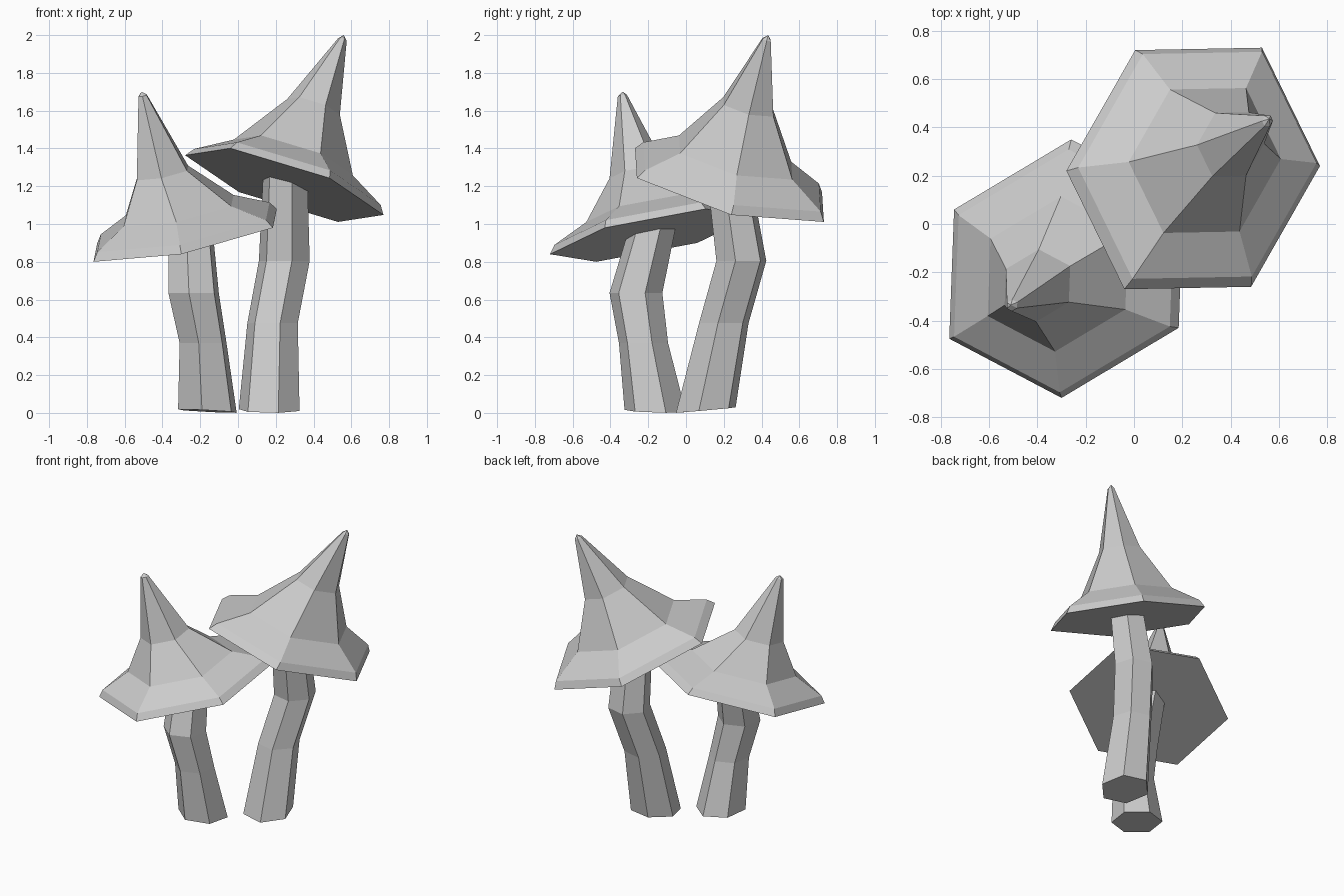
import bpy, math
from mathutils import Vector

if "Cube" in bpy.data.objects:
    bpy.data.objects.remove(bpy.data.objects["Cube"])


def loft(name, rings, apex=None):
    """Skin a stack of six-sided rings; end in a point if apex is given."""
    verts = [p for r in rings for p in r]
    faces = [tuple(reversed(range(6)))]
    for k in range(len(rings) - 1):
        a, b = k * 6, k * 6 + 6
        faces += [(a + i, a + (i + 1) % 6, b + (i + 1) % 6, b + i) for i in range(6)]
    last = len(verts) - 6
    if apex:
        verts.append(Vector(apex))
        faces += [(last + i, last + (i + 1) % 6, len(verts) - 1) for i in range(6)]
    else:
        faces.append(tuple(range(last, last + 6)))
    me = bpy.data.meshes.new(name)
    me.from_pydata(verts, [], faces)
    ob = bpy.data.objects.new(name, me)
    bpy.context.collection.objects.link(ob)


def cap(name, u, v, levels, apex):
    """Tilted hexagon spanned by u and v, repeated at each (centre, scale)."""
    u, v = Vector(u), Vector(v)
    corners = [u, v, v - u, -u, -v, u - v]
    loft(name, [[Vector(c) + d * s for d in corners] for c, s in levels], apex)


def stem(name, phase, foot_slope, levels):
    """Bent six-sided stalk; the foot is cut at a slight slope."""
    rings = []
    for k, (x, y, z, r) in enumerate(levels):
        sx, sy = foot_slope if k == 0 else (0, 0)
        ring = []
        for i in range(6):
            a = math.radians(phase + 60 * i)
            dx, dy = r * math.cos(a), r * math.sin(a)
            ring.append(Vector((x + dx, y + dy, z + sx * dx + sy * dy)))
        rings.append(ring)
    loft(name, rings)


# Tall mushroom, leaning back right
cap("tall_cap", (.525, .01, -.158), (.285, .50, -.195),
    [((.245, .23, 1.206), 1), ((.262, .243, 1.249), .94),
     ((.293, .263, 1.352), .6), ((.40, .33, 1.62), .265),
     ((.553, .427, 1.977), .043)], (.56, .435, 2.0))
stem("tall_stem", -13, (-.01, .09),
     [(.165, .105, .015, .165), (.183, .2, .475, .137),
      (.245, .293, .805, .138), (.25, .225, 1.26, .12)])

# Short mushroom, leaning front left
cap("short_cap", (.485, .29, .14), (.02, .535, .10),
    [((-.28, -.185, .94), 1), ((-.289, -.194, .983), .94),
     ((-.315, -.207, 1.07), .6), ((-.40, -.255, 1.27), .28),
     ((-.505, -.337, 1.68), .045)], (-.51, -.335, 1.70))
stem("short_stem", 20, (-.05, -.03),
     [(-.162, -.163, .01, .165), (-.185, -.225, .37, .132),
      (-.235, -.265, .635, .142), (-.255, -.165, 1.03, .122)])
